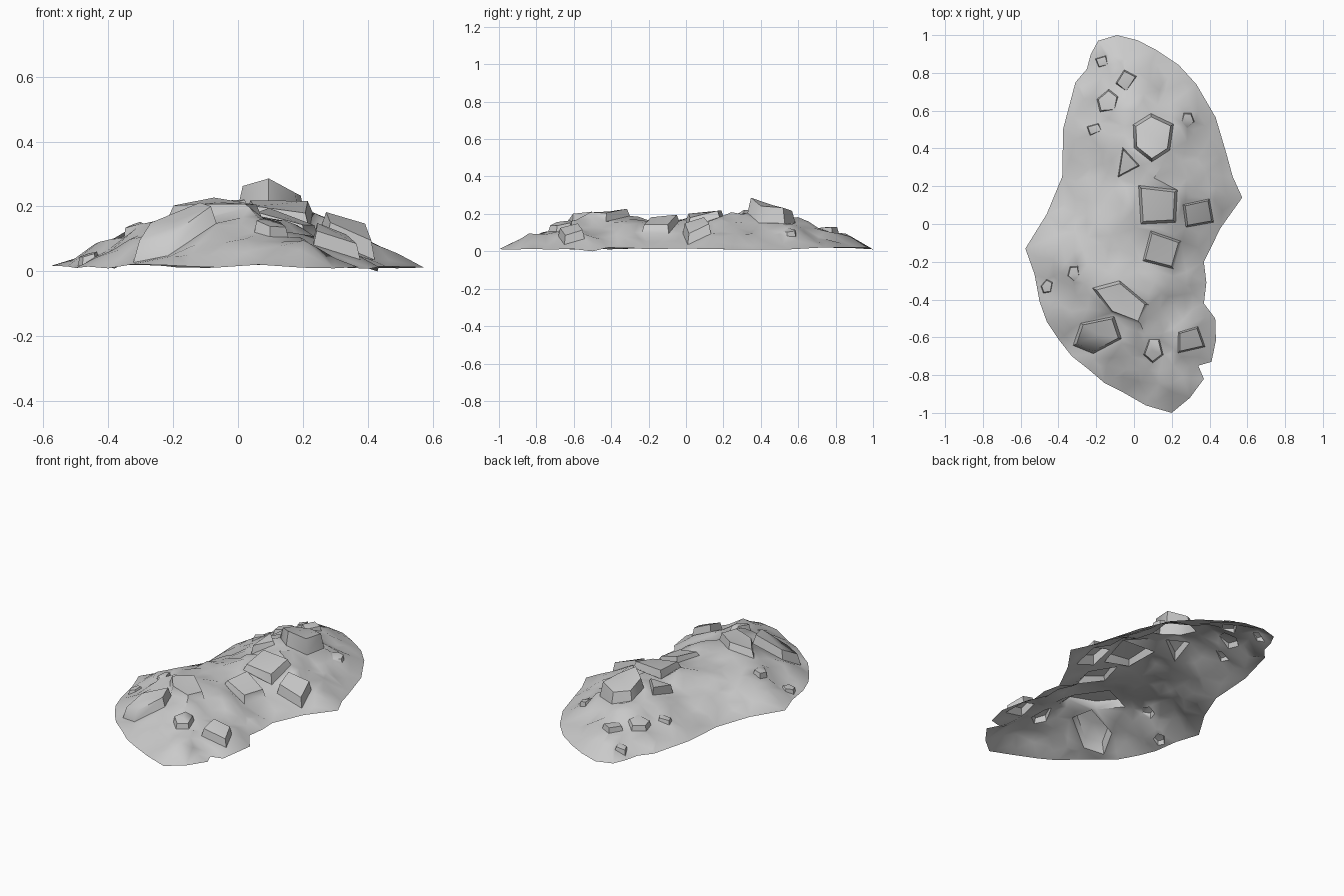
import bpy, random
from mathutils import Vector, noise
from mathutils.geometry import delaunay_2d_cdt
from math import sin, cos, tau, radians

if "Cube" in bpy.data.objects:
    bpy.data.objects.remove(bpy.data.objects["Cube"])

random.seed(4)

# footprint seen from above, anticlockwise
OUTLINE = [(.2, -1), (.37, -.82), (.34, -.75), (.41, -.73), (.43, -.5), (.37, -.42), (.37, -.2),
           (.573, .14), (.49, .37), (.33, .74), (.12, .92), (-.09, 1), (-.19, .97), (-.25, .82),
           (-.31, .75), (-.38, .25), (-.575, -.13), (-.5, -.41), (-.4, -.61), (-.24, -.77),
           (-.06, -.89)]


def seg_dist(p, a, b):
    p, a, b = Vector(p), Vector(a), Vector(b)
    t = max(0, min(1, (p - a).dot(b - a) / (b - a).length_squared))
    return (p - a - t * (b - a)).length


def poly_dist(p, poly):
    return min(seg_dist(p, poly[i - 1], poly[i]) for i in range(len(poly)))


def inside(p, poly):
    hit = False
    for i in range(len(poly)):
        (x1, y1), (x2, y2) = poly[i - 1], poly[i]
        if (y1 > p[1]) != (y2 > p[1]) and p[0] < (x2 - x1) * (p[1] - y1) / (y2 - y1) + x1:
            hit = not hit
    return hit


def crest(y):
    # two humps with a saddle between them, falling to both ends
    return .208 - .045 * max(0, 1 - abs(y + .12) / .3) - .15 * max(0, abs(y) - .6)


def terrain(p):
    # slope rising from the rim to the crest, broken into lumps and small terraces
    d = poly_dist(p, OUTLINE) + .001
    z = ((.58 * d) ** -4 + crest(p[1]) ** -4) ** -.25
    n = noise.noise(Vector((p[0] * 5, p[1] * 5, 3.3))) * .03
    n += noise.noise(Vector((p[0] * 11, p[1] * 11, 8.1))) * .02
    n += sin(z * tau / .06 + 8 * n / .05) * .006
    return .011 + z + n * min(1, d / .15)


def ngon(cx, cy, rx, ry, n, turn):
    c, s = cos(radians(turn)), sin(radians(turn))
    loop = []
    for i in range(n):
        a, k = tau * (i + .5 + random.uniform(-.12, .12)) / n, random.uniform(.92, 1.08)
        x, y = rx * k * cos(a), ry * k * sin(a)
        loop.append((cx + x * c - y * s, cy + x * s + y * c))
    return loop


pts, heights, edges, stones = [], [], [], []


def add_loop(loop, zs):
    start, n = len(pts), len(loop)
    pts.extend(Vector(p) for p in loop)
    heights.extend(zs)
    edges.extend((start + i, start + (i + 1) % n) for i in range(n))


def stone(x, y, rx, ry, n, turn, z, gx=0.0, gy=.1, lift=.04):
    # embedded slab: uphill side sinks into the mound, downhill side is a low ledge
    base, c = ngon(x, y, rx, ry, n, turn), Vector((x, y))
    top = [c + (Vector(p) - c) * .86 for p in base]
    zs = []
    for p in top:
        g = terrain(p)
        zs.append(max(g - .002, min(z + gx * (p.x - x) + gy * (p.y - y), g + lift)))
    add_loop(base, [terrain(p) - .004 for p in base])
    add_loop(top, zs)
    pts.append(c)
    heights.append(sum(zs) / n + .003)
    stones.append(base)


# ragged rim: each long side split once with a slight outward bulge
rim = []
for i, a in enumerate(OUTLINE):
    a, b = Vector(a), Vector(OUTLINE[(i + 1) % len(OUTLINE)])
    rim.append(tuple(a))
    side = b - a
    if side.length > .15:
        bulge = -.04 if abs(a.y) < .3 else .06
        rim.append(tuple(a + side * .5 + Vector((side.y, -side.x)) * bulge))
OUTLINE = rim
rim_z = [random.uniform(.008, .022) for _ in rim]
rim_z[6] = 0
add_loop(rim, rim_z)

# large slabs along the crest
stone(.10, .46, .12, .125, 6, 0, .252, .06, -.33, .08)
stone(.345, .06, .105, .085, 4, 12, .168, -.15, .1, .05)
stone(.14, -.135, .12, .11, 4, -15, .187)
stone(.125, .10, .145, .135, 4, 3, .21)
stone(-.06, -.41, .17, .09, 5, -28, .218)
stone(-.19, -.585, .15, .095, 5, 20, .20, .2, .1, .05)
stone(.30, -.615, .10, .075, 4, 15, .125, -.4)
stone(-.04, .32, .09, .075, 3, 60, .222)

# smaller stones along the flanks, tilted with the slope
for x, y, r in [(-.04, .76, .065), (-.14, .65, .07), (-.21, .5, .045), (.285, .55, .045),
                (-.46, -.33, .04), (-.32, -.26, .045), (.1, -.67, .07), (-.17, .86, .04)]:
    stone(x, y, r, r * .8, random.choice((4, 5)), random.uniform(0, 90),
          terrain((x, y)) + .012, -.6 * x, .1, .025)

# scattered terrain points between the stones
STEP = .064
for i in range(-9, 10):
    for j in range(-16, 17):
        p = ((i + random.uniform(-.4, .4)) * STEP, (j + random.uniform(-.4, .4)) * STEP)
        if not inside(p, OUTLINE) or poly_dist(p, OUTLINE) < .035:
            continue
        if any(inside(p, s) or poly_dist(p, s) < .018 for s in stones):
            continue
        pts.append(Vector(p))
        heights.append(terrain(p) + random.uniform(-.008, .008))

verts, _, faces, origin, _, _ = delaunay_2d_cdt(pts, edges, [], 1, 1e-5)
coords = [(v.x, v.y, heights[o[0]] if o else terrain(v)) for v, o in zip(verts, origin)]

# open-bottomed rubble shell
mesh = bpy.data.meshes.new("rubble_mound")
mesh.from_pydata(coords, [], faces)
mound = bpy.data.objects.new("rubble_mound", mesh)
bpy.context.collection.objects.link(mound)
bpy.context.view_layer.objects.active = mound
mound.select_set(True)
bpy.ops.object.shade_smooth_by_angle(angle=radians(50))
